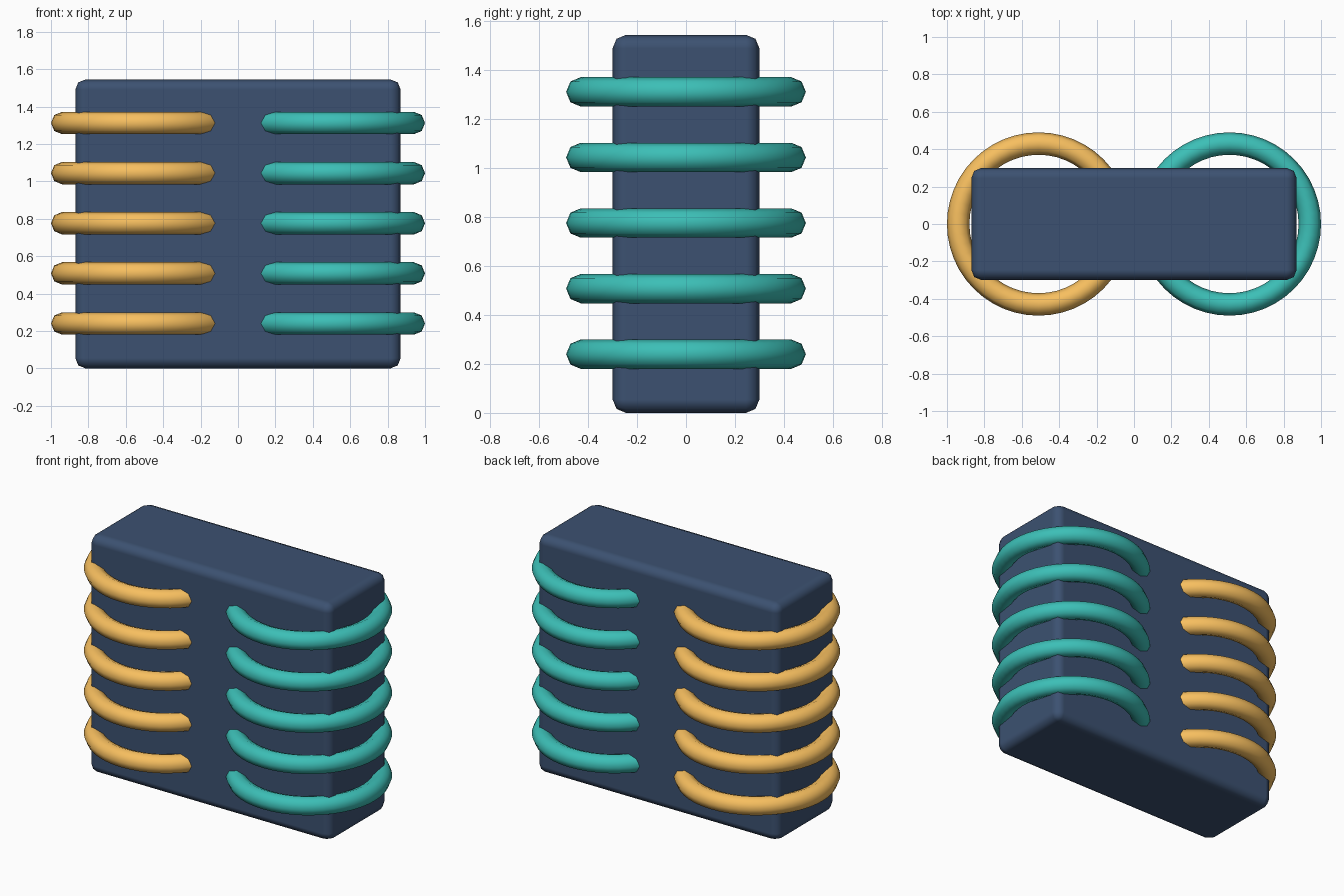
import bpy, bmesh
from math import cos, sin, pi

if "Cube" in bpy.data.objects:
    bpy.data.objects.remove(bpy.data.objects["Cube"])


def material(name, color):
    m = bpy.data.materials.new(name)
    m.diffuse_color = (*color, 1)
    m.use_nodes = True
    m.node_tree.nodes["Principled BSDF"].inputs["Base Color"].default_value = m.diffuse_color
    return m


def add_object(name, bm, mat):
    mesh = bpy.data.meshes.new(name)
    bmesh.ops.recalc_face_normals(bm, faces=bm.faces)
    bm.to_mesh(mesh)
    bm.free()
    mesh.materials.append(mat)
    mesh.shade_smooth()
    ob = bpy.data.objects.new(name, mesh)
    bpy.context.collection.objects.link(ob)
    return ob


def ring(name, x, z, mat, major=0.43, minor=0.06, segs=48, sides=8):
    bm = bmesh.new()
    loops = []
    for i in range(segs):
        a = 2 * pi * i / segs
        loop = []
        for j in range(sides):
            b = 2 * pi * j / sides
            r = major + minor * cos(b)
            loop.append(bm.verts.new((r * cos(a), r * sin(a), minor * sin(b))))
        loops.append(loop)
    for i in range(segs):
        p, q = loops[i], loops[(i + 1) % segs]
        for j in range(sides):
            k = (j + 1) % sides
            bm.faces.new((p[j], q[j], q[k], p[k]))
    ob = add_object(name, bm, mat)
    ob.location = (x, 0, z)


navy = material("navy", (0.045, 0.083, 0.165))
amber = material("amber", (0.93, 0.52, 0.115))
teal = material("teal", (0.045, 0.52, 0.47))

# Core block with rounded edges
bm = bmesh.new()
bmesh.ops.create_cube(bm, size=1)
bmesh.ops.scale(bm, vec=(1.74, 0.60, 1.545), verts=bm.verts)
bmesh.ops.translate(bm, vec=(0, 0, 0.7725), verts=bm.verts)
core = add_object("core_block", bm, navy)
bevel = core.modifiers.new("rounded_edges", 'BEVEL')
bevel.width = 0.055
bevel.segments = 2
bevel.harden_normals = True

# Two stacks of winding rings, one around each end of the block
for i in range(5):
    z = 0.24 + 0.268 * i
    ring(f"left_winding_{i + 1}", -0.51, z, amber)
    ring(f"right_winding_{i + 1}", 0.51, z, teal)
